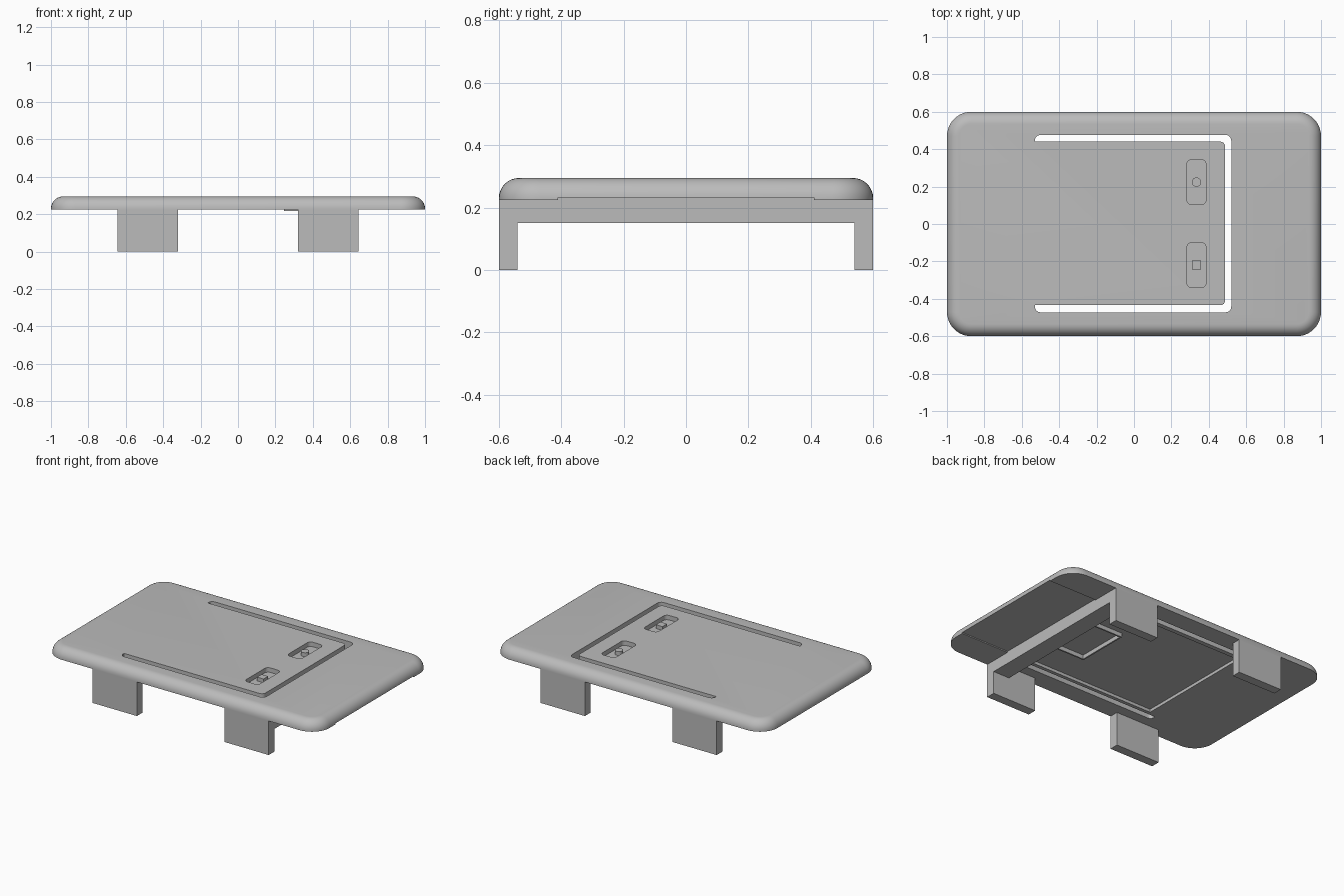
import bpy, bmesh, math
from mathutils import Vector

cube = bpy.data.objects.get("Cube")
if cube:
    bpy.data.objects.remove(cube, do_unlink=True)

grey = bpy.data.materials.new("plain_grey")
grey.use_nodes = True
grey.diffuse_color = (0.5, 0.5, 0.5, 1)
grey.node_tree.nodes["Principled BSDF"].inputs["Base Color"].default_value = (0.5, 0.5, 0.5, 1)

BOTTOM, TOP = 0.225, 0.295


def outline(corners, steps=6):
    """Round each right-angled corner (x, y, radius) of a polygon."""
    pts, n = [], len(corners)
    for i, (x, y, r) in enumerate(corners):
        p = Vector((x, y))
        if r == 0:
            pts.append(p)
            continue
        u = (Vector(corners[i - 1][:2]) - p).normalized()
        v = (Vector(corners[(i + 1) % n][:2]) - p).normalized()
        c = p + (u + v) * r
        for k in range(steps + 1):
            t = math.pi / 2 * k / steps
            pts.append(c - (v * math.cos(t) + u * math.sin(t)) * r)
    return pts


def rect(x0, x1, y0, y1, r=0, steps=6):
    return outline([(x0, y0, r), (x1, y0, r), (x1, y1, r), (x0, y1, r)], steps)


def loft(name, layers):
    """Skin a stack of (points, z) rings and cap both ends."""
    bm = bmesh.new()
    rings = [[bm.verts.new((p.x, p.y, z)) for p in pts] for pts, z in layers]
    n = len(rings[0])
    for a, b in zip(rings, rings[1:]):
        for i in range(n):
            j = (i + 1) % n
            bm.faces.new((a[i], a[j], b[j], b[i]))
    bm.faces.new(rings[0][::-1])
    bm.faces.new(rings[-1])
    bmesh.ops.recalc_face_normals(bm, faces=bm.faces)
    me = bpy.data.meshes.new(name)
    bm.to_mesh(me)
    bm.free()
    me.materials.append(grey)
    ob = bpy.data.objects.new(name, me)
    bpy.context.collection.objects.link(ob)
    return ob


def prism(name, pts, z0, z1):
    return loft(name, [(pts, z0), (pts, z1)])


def cut(target, pts, z0, z1):
    cutter = prism("cutter", pts, z0, z1)
    cutter.hide_render = True
    mod = target.modifiers.new("cut", "BOOLEAN")
    mod.operation = "DIFFERENCE"
    mod.solver = "EXACT"
    mod.object = cutter
    bpy.context.view_layer.objects.active = target
    bpy.ops.object.modifier_apply(modifier=mod.name)
    bpy.data.objects.remove(cutter, do_unlink=True)


# Cover plate with a rounded upper rim
FILLET = 0.065
layers = [(rect(-1, 1, -0.6, 0.6, 0.13, 10), BOTTOM)]
for k in range(9):
    a = math.pi / 2 * k / 8
    d = FILLET * (1 - math.cos(a))
    layers.append((rect(-1 + d, 1 - d, -0.6 + d, 0.6 - d, 0.13 - d, 10),
                   TOP - FILLET + FILLET * math.sin(a)))
plate = loft("cover_plate", layers)

# Slot around the flexible tongue
slot = outline([(-0.53, -0.472, 0.03), (0.52, -0.472, 0.03), (0.52, 0.476, 0.03), (-0.53, 0.476, 0.03),
                (-0.53, 0.44, 0), (0.487, 0.44, 0.025), (0.487, -0.434, 0.025), (-0.53, -0.434, 0)])
cut(plate, slot, 0.1, 0.4)

# Underside: thinned tongue and shallow channel out to the rim
cut(plate, rect(-0.47, 0.5, -0.41, 0.41), 0.1, BOTTOM + 0.02)
cut(plate, rect(0.51, 1.1, -0.41, 0.41), 0.1, BOTTOM + 0.007)

# Finger pockets
for y in (-0.22, 0.224):
    cut(plate, rect(0.283, 0.385, y - 0.12, y + 0.12, 0.025), TOP - 0.03, 0.4)

bpy.ops.object.select_all(action="DESELECT")
plate.select_set(True)
bpy.context.view_layer.objects.active = plate
bpy.ops.object.shade_smooth_by_angle(angle=math.radians(30))

# Marker pins in the pockets: one round, one square
ring = [Vector((0.334 + 0.025 * math.cos(math.tau * i / 24), 0.224 + 0.025 * math.sin(math.tau * i / 24)))
        for i in range(24)]
prism("round_pin", ring, 0.255, TOP - 0.005)
prism("square_pin", rect(0.31, 0.358, -0.244, -0.196), 0.255, TOP - 0.005)

# Four legs
for sx, xname in ((1, "left"), (-1, "right")):
    for sy, yname in ((1, "back"), (-1, "front")):
        xs = sorted((sx * 0.32, sx * 0.645))
        ys = sorted((sy * 0.54, sy * 0.6))
        prism(f"{yname}_{xname}_leg", rect(*xs, *ys), 0, BOTTOM)

# Cross bar between the left legs
prism("cross_bar", rect(0.525, 0.645, -0.54, 0.54), 0.15, BOTTOM + 0.01)

# Low frame under the tongue
prism("frame_end", rect(0.245, 0.255, -0.18, 0.18), 0.218, 0.25)
for side, y in (("front", -0.18), ("back", 0.17)):
    prism(f"frame_{side}", rect(0.255, 0.475, y, y + 0.01), 0.218, 0.25)
